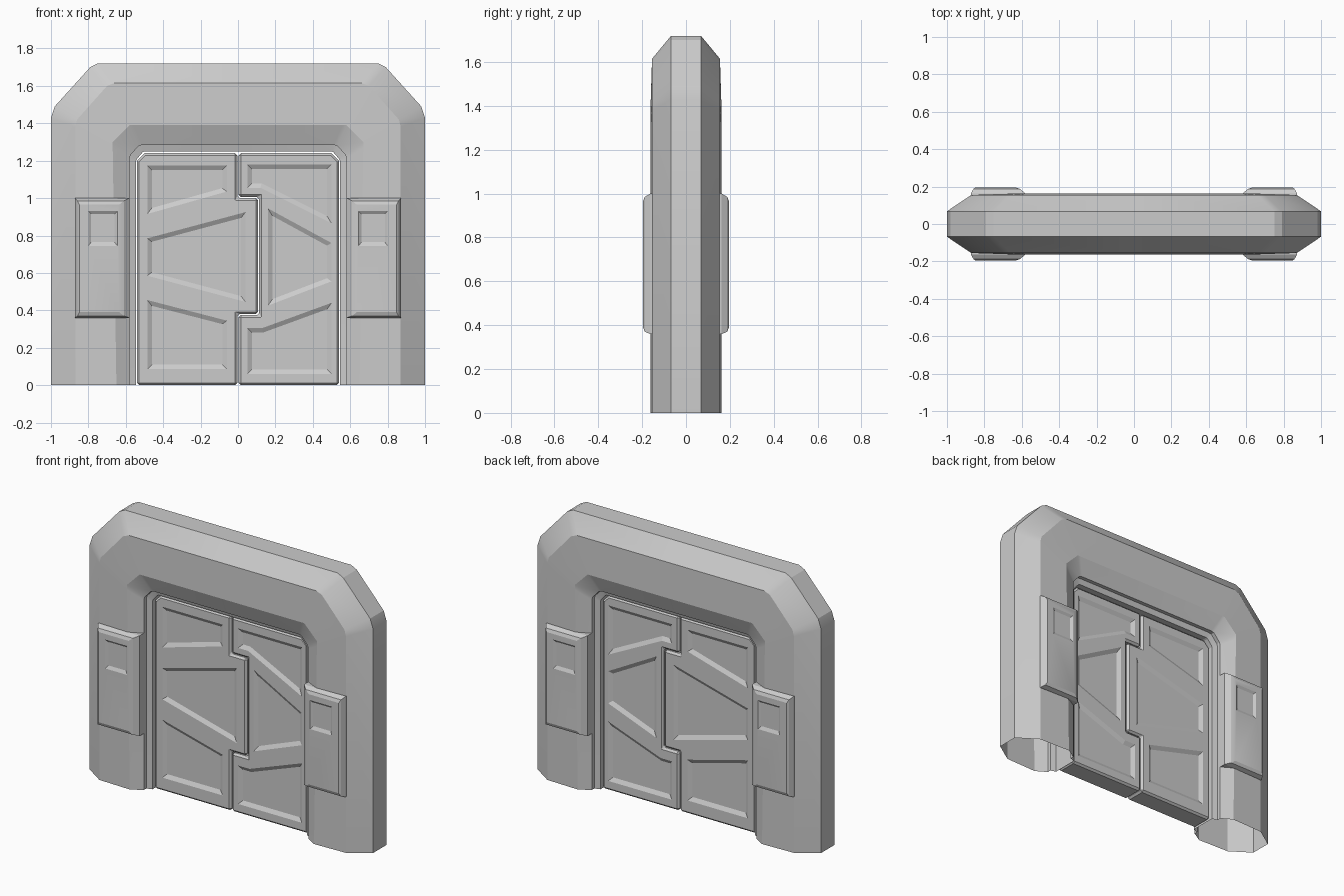
import bpy, bmesh, math
from mathutils import Vector

if "Cube" in bpy.data.objects:
    bpy.data.objects.remove(bpy.data.objects["Cube"])


def loft(name, groups, closed=True, cap_first=False, cap_last=False):
    """Each group is a list of (y, [(x, z), ...]) rings running towards -y."""
    bm = bmesh.new()
    for rings in groups:
        vs = [[bm.verts.new((x, y, z)) for x, z in pts] for y, pts in rings]
        n = len(vs[0])
        for a, b in zip(vs, vs[1:]):
            for j in range(n if closed else n - 1):
                k = (j + 1) % n
                bm.faces.new((a[j], a[k], b[k], b[j]))
        if cap_first:
            bm.faces.new(vs[0][::-1])
        if cap_last:
            bm.faces.new(vs[-1])
    me = bpy.data.meshes.new(name)
    bm.to_mesh(me)
    bm.free()
    ob = bpy.data.objects.new(name, me)
    bpy.context.collection.objects.link(ob)
    return ob


def mirror(ob, x, y):
    m = ob.modifiers.new("Mirror", 'MIRROR')
    m.use_axis = (x, y, False)
    m.merge_threshold = 0.0005


def smooth(ob, angle):
    bpy.ops.object.select_all(action='DESELECT')
    ob.select_set(True)
    bpy.context.view_layer.objects.active = ob
    bpy.ops.object.shade_smooth_by_angle(angle=math.radians(angle))


def inset(poly, d):
    """Mitred offset of a counter-clockwise outline (positive = inwards)."""
    out = []
    n = len(poly)
    for i in range(n):
        p, c, q = (Vector(poly[j % n]) for j in (i - 1, i, i + 1))
        e, f = (c - p).normalized(), (q - c).normalized()
        a, b = Vector((-e.y, e.x)), Vector((-f.y, f.x))
        v = c + (a + b) * (d / (1 + a.dot(b)))
        out.append((v.x, v.y))
    return out


def rect(x0, z0, x1, z1):
    return [(x0, z0), (x1, z0), (x1, z1), (x0, z1)]


# Arch frame: quarter shell from the outer rim over the face into the opening
outer = [(1, 0), (1, 1.43), (.98, 1.49), (.79, 1.70), (.75, 1.72), (0, 1.72)]
face_out = [(.87, 0), (.87, 1.38), (.86, 1.42), (.70, 1.60), (.66, 1.615), (0, 1.615)]
face_in = [(.65, 0), (.67, 1.27), (.67, 1.30), (.58, 1.39), (.56, 1.39), (0, 1.39)]
reveal = [(.58, 0), (.58, 1.21), (.575, 1.23), (.53, 1.28), (.51, 1.285), (0, 1.285)]
jamb = [(.545, 0), (.545, 1.20), (.54, 1.21), (.51, 1.245), (.50, 1.25), (0, 1.25)]
frame = loft("door_frame", [[(0, outer), (-.068, outer), (-.155, face_out),
                             (-.162, face_in), (-.12, reveal), (-.095, reveal),
                             (-.085, jamb), (0, jamb)]], closed=False)
smooth(frame, 20)
mirror(frame, True, True)

# Raised side pads with a small square recess
pads = loft("side_pads", [[(-.10, rect(.58, .36, .872, 1.0)),
                           (-.163, rect(.58, .36, .872, 1.0)),
                           (-.188, rect(.61, .37, .858, .985)),
                           (-.196, rect(.635, .39, .848, .965)),
                           (-.196, rect(.645, .745, .80, .93)),
                           (-.186, rect(.66, .765, .785, .915))]],
            cap_last=True)
smooth(pads, 20)
mirror(pads, True, True)

# Interlocking door leaves with sloped recesses on both faces
T = .07
leaves = {
    "left_door": (
        [(-.54, 0), (-.003, 0), (-.003, .38), (.107, .38), (.107, 1.0),
         (-.003, 1.0), (-.003, 1.24), (-.50, 1.24), (-.54, 1.20)],
        [[(-.485, .915), (-.06, 1.035), (-.06, 1.175), (-.485, 1.175)],
         [(-.485, .585), (.04, .445), (.04, .925), (-.485, .785)],
         [(-.485, .085), (-.06, .085), (-.06, .345), (-.485, .455)]]),
    "right_door": (
        [(.003, 0), (.54, 0), (.54, 1.20), (.50, 1.24), (.003, 1.24),
         (.003, 1.006), (.113, 1.006), (.113, .374), (.003, .374)],
        [[(.05, 1.055), (.12, 1.055), (.50, .865), (.50, 1.18), (.05, 1.18)],
         [(.16, .425), (.50, .555), (.50, .76), (.16, .945)],
         [(.05, .06), (.50, .06), (.50, .44), (.13, .305), (.05, .305)]]),
}
for name, (outline, recesses) in leaves.items():
    leaf = loft(name, [[(T, outline), (-T, outline)]], cap_first=True, cap_last=True)
    cutter = loft(name + "_recess_cutter",
                  [[(-T + .014, inset(p, .024)), (-T - .014, inset(p, -.024))]
                   for p in recesses], cap_first=True, cap_last=True)
    mirror(cutter, False, True)
    cutter.hide_render = True
    cutter.hide_viewport = False
    cutter.display_type = 'WIRE'
    bev = leaf.modifiers.new("Edges", 'BEVEL')
    bev.width = .012
    bev.segments = 1
    bev.limit_method = 'ANGLE'
    bev.angle_limit = math.radians(60)
    cut = leaf.modifiers.new("Recesses", 'BOOLEAN')
    cut.operation = 'DIFFERENCE'
    cut.solver = 'EXACT'
    cut.object = cutter
